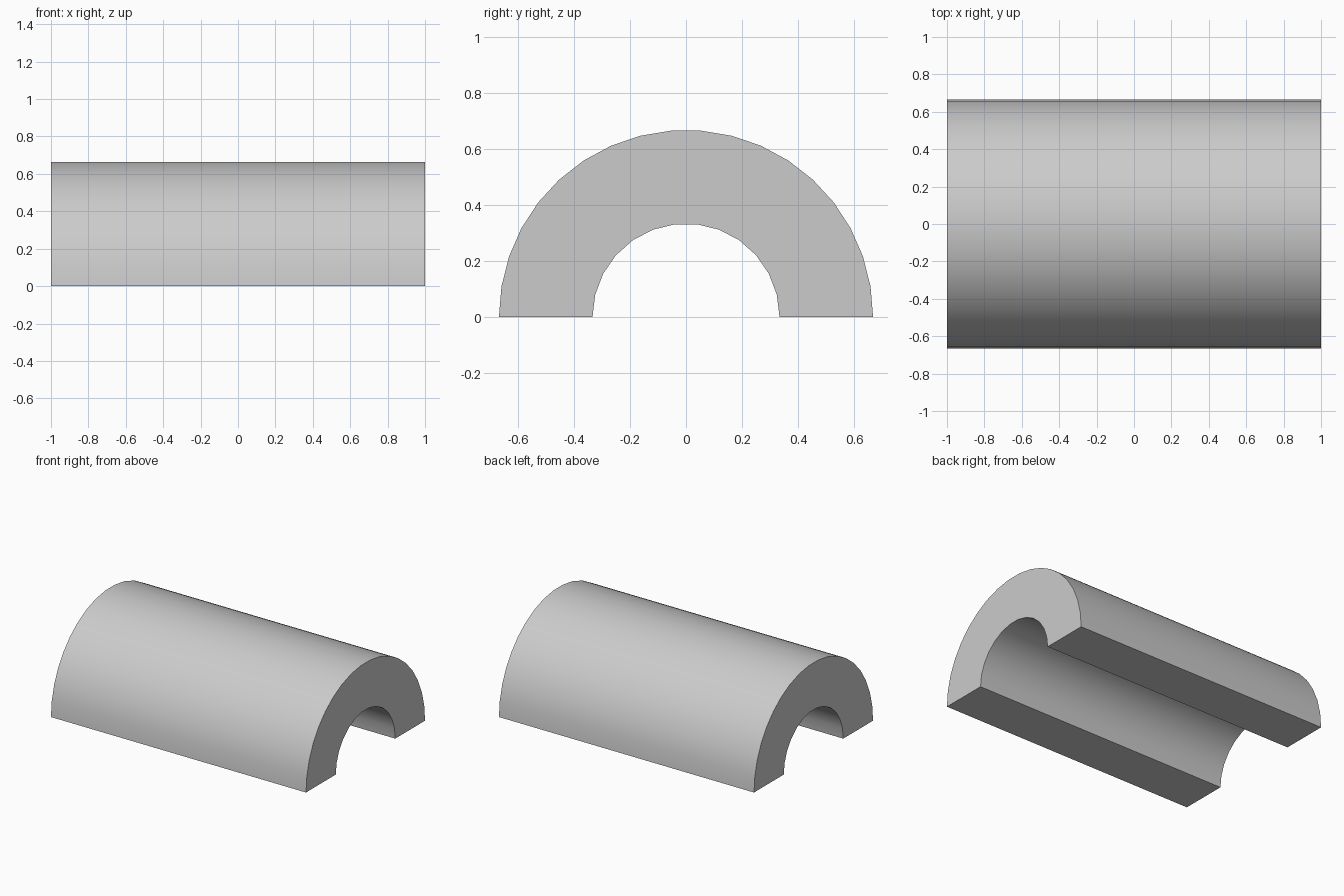
import bpy, bmesh, math

if "Cube" in bpy.data.objects:
    bpy.data.objects.remove(bpy.data.objects["Cube"])

LENGTH = 2.0
OUTER_R, OUTER_SEGS = 0.6667, 19
INNER_R, INNER_SEGS = 0.3333, 13


def arc(radius, segs):
    """Half circle in the y-z plane, from +y over the top to -y."""
    return [(radius * math.cos(math.pi * i / segs),
             radius * math.sin(math.pi * i / segs)) for i in range(segs + 1)]


# Half-ring cross-section, extruded along x
profile = arc(OUTER_R, OUTER_SEGS) + arc(INNER_R, INNER_SEGS)[::-1]
bm = bmesh.new()
end = bm.faces.new([bm.verts.new((-LENGTH / 2, y, z)) for y, z in profile])
ext = bmesh.ops.extrude_face_region(bm, geom=[end], use_keep_orig=True)
moved = [g for g in ext["geom"] if isinstance(g, bmesh.types.BMVert)]
bmesh.ops.translate(bm, verts=moved, vec=(LENGTH, 0, 0))
bmesh.ops.recalc_face_normals(bm, faces=bm.faces)

mesh = bpy.data.meshes.new("half_pipe_arch")
bm.to_mesh(mesh)
bm.free()
arch = bpy.data.objects.new("half_pipe_arch", mesh)
bpy.context.collection.objects.link(arch)

# Smooth curved walls, sharp rims and feet
bpy.context.view_layer.objects.active = arch
arch.select_set(True)
bpy.ops.object.shade_smooth_by_angle(angle=math.radians(30))
